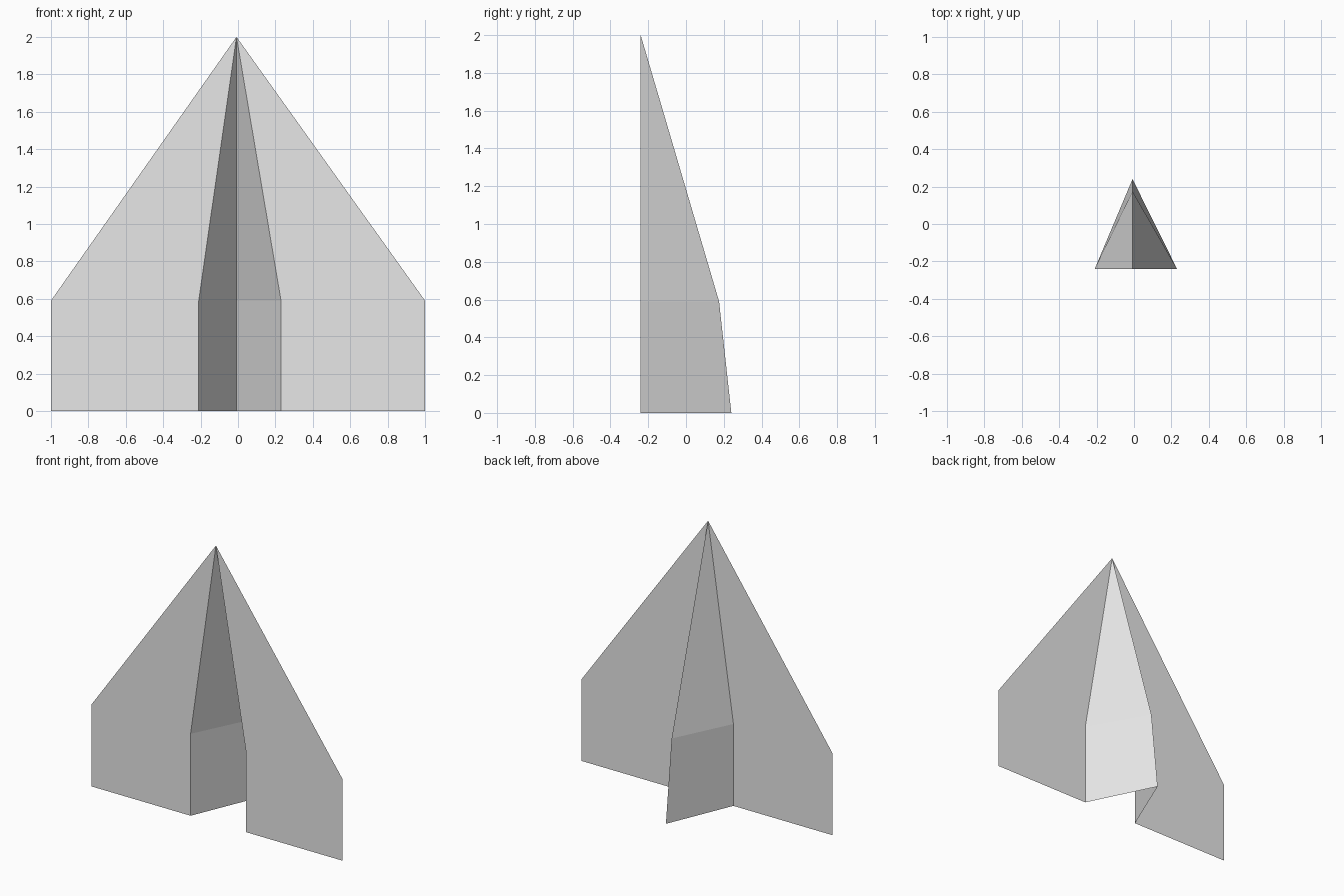
import bpy

cube = bpy.data.objects.get("Cube")
if cube:
    bpy.data.objects.remove(cube, do_unlink=True)

# Plain paper
paper = bpy.data.materials.new("paper_white")
paper.use_nodes = True
colour = (0.8, 0.8, 0.8, 1)
paper.diffuse_color = colour
paper.node_tree.nodes["Principled BSDF"].inputs["Base Color"].default_value = colour

FRONT, SHOULDER, MID = -0.24, 0.59, -0.008
nose = (MID, FRONT, 2)
keel_mid = (MID, 0.175, SHOULDER)
keel_end = (MID, 0.24, 0)


def sheet(name, verts, faces):
    mesh = bpy.data.meshes.new(name)
    mesh.from_pydata(verts, [], faces)
    mesh.materials.append(paper)
    obj = bpy.data.objects.new(name, mesh)
    bpy.context.collection.objects.link(obj)


# Each half has a flat wing and a folded side that meets the keel
for side, fold_x, tip_x in (("left", 0.23, 1), ("right", -0.21, -1)):
    fold_top = (fold_x, FRONT, SHOULDER)
    fold_end = (fold_x, FRONT, 0)
    wing = [nose, fold_top, fold_end, (tip_x, FRONT, 0), (tip_x, FRONT, SHOULDER)]
    body = [nose, keel_mid, keel_end, fold_end, fold_top]
    wing_face = [(0, 1, 2, 3, 4)]
    body_faces = [(0, 1, 4), (1, 2, 3, 4)]
    if side == "right":
        wing_face = [f[::-1] for f in wing_face]
        body_faces = [f[::-1] for f in body_faces]
    sheet(side + "_wing", wing, wing_face)
    sheet(side + "_folded_side", body, body_faces)
